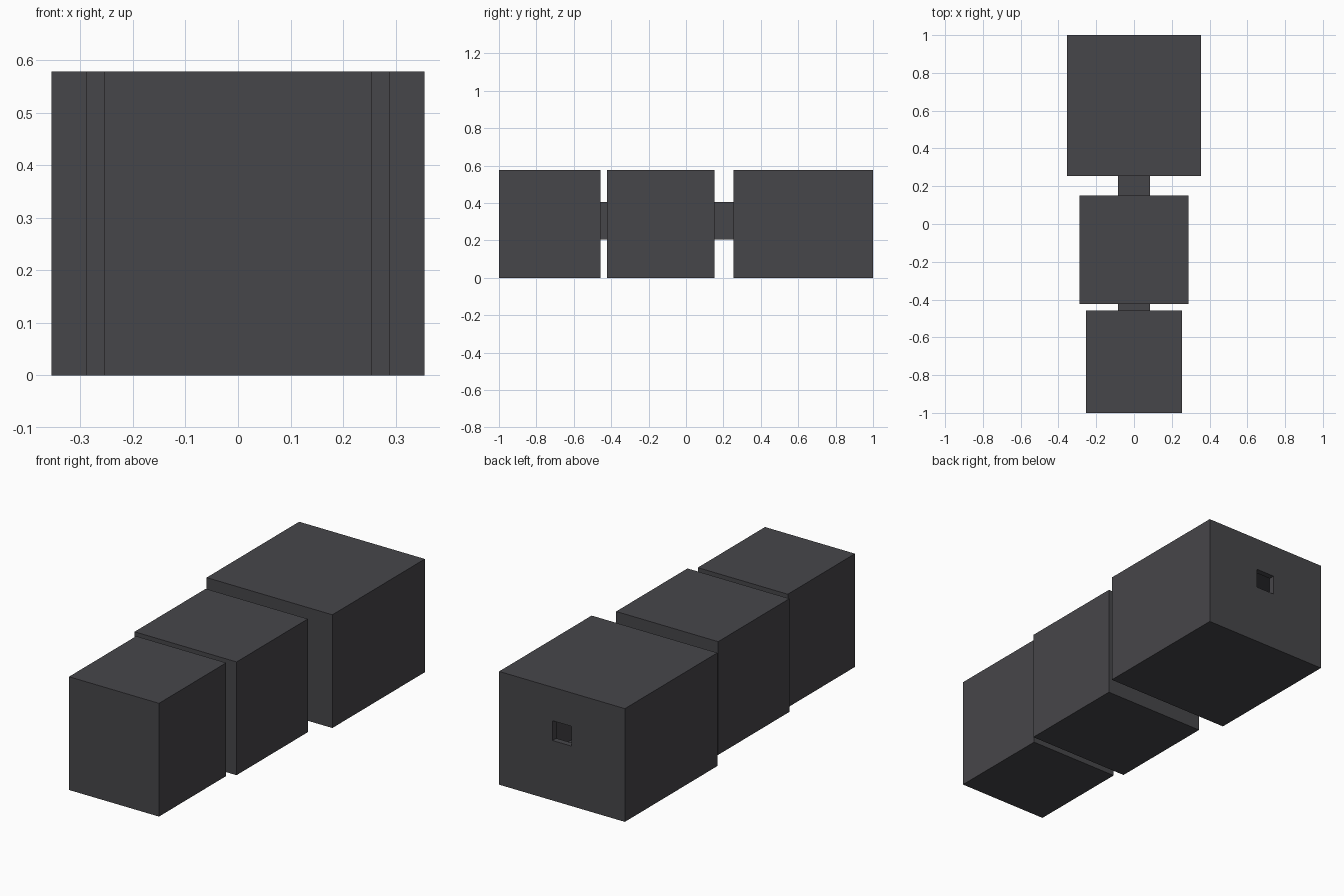
import bpy
import bmesh

cube = bpy.data.objects.get("Cube")
if cube:
    bpy.data.objects.remove(cube, do_unlink=True)

HEIGHT = 0.578
WALL = 0.03

# Single dark grey finish
grey = bpy.data.materials.new("dark_grey")
grey.use_nodes = True
colour = (0.062, 0.061, 0.068, 1.0)
grey.diffuse_color = colour
grey.node_tree.nodes["Principled BSDF"].inputs["Base Color"].default_value = colour


def box(name, half_width, y0, y1, z0, z1, window=None):
    """Box between two y and z limits; window = (half width, z low, z high) in its back wall."""
    bm = bmesh.new()
    bmesh.ops.create_cube(bm, size=1)
    for v in bm.verts:
        v.co.x *= 2 * half_width
        v.co.y = y1 if v.co.y > 0 else y0
        v.co.z = z1 if v.co.z > 0 else z0
    bm.normal_update()

    if window:
        # Inset the back wall, shape the inset to the window and open it
        w, low, high = window
        back = max(bm.faces, key=lambda f: f.normal.y)
        bmesh.ops.inset_individual(bm, faces=[back], thickness=0.1)
        middle = (z0 + z1) / 2
        for v in back.verts:
            v.co.x = w if v.co.x > 0 else -w
            v.co.z = high if v.co.z > middle else low
        bmesh.ops.delete(bm, geom=[back], context='FACES')

    mesh = bpy.data.meshes.new(name)
    bm.to_mesh(mesh)
    bm.free()
    mesh.materials.append(grey)
    obj = bpy.data.objects.new(name, mesh)
    bpy.context.collection.objects.link(obj)

    if window:
        # Give the hollow box its wall thickness
        solid = obj.modifiers.new("walls", 'SOLIDIFY')
        solid.thickness = WALL
        solid.offset = -1
        solid.use_even_offset = True
    return obj


# Three rooms, growing towards the back
box("front_room", 0.254, -1.0, -0.458, 0, HEIGHT)
box("middle_room", 0.288, -0.423, 0.152, 0, HEIGHT)
box("rear_room", 0.355, 0.254, 1.0, 0, HEIGHT, window=(0.053, 0.306, 0.407))

# Passages joining the rooms
for name, y0, y1 in (("front_passage", -0.458, -0.423),
                     ("rear_passage", 0.152, 0.254)):
    box(name, 0.084, y0, y1, 0.204, 0.405)
